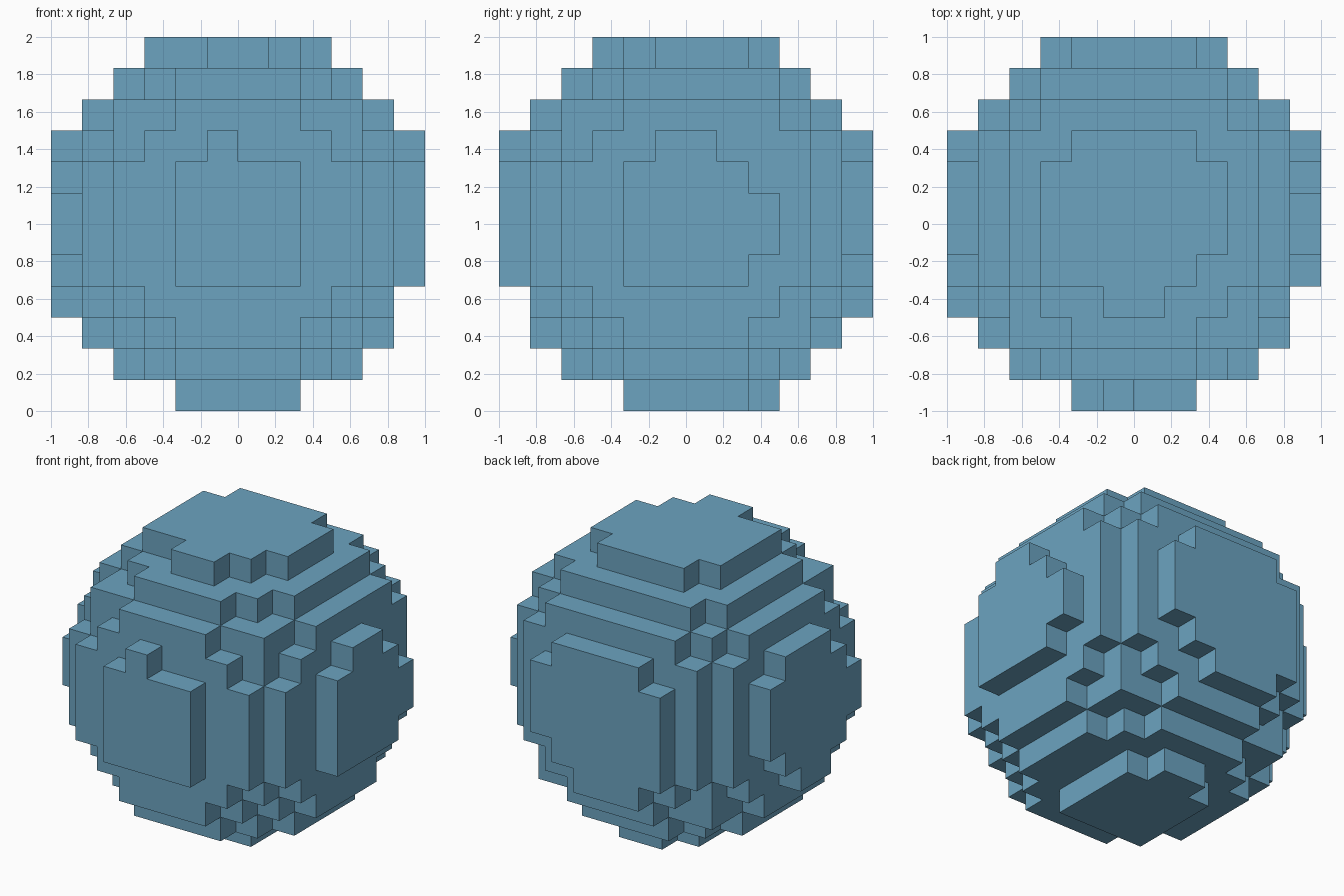
import bpy
import bmesh
from mathutils import Vector

default = bpy.data.objects.get("Cube")
if default:
    bpy.data.objects.remove(default, do_unlink=True)

# One flat blue for the whole ball
blue = bpy.data.materials.new("soft_blue")
blue.use_nodes = True
colour = (0.15, 0.37, 0.53, 1.0)
blue.diffuse_color = colour
blue.node_tree.nodes["Principled BSDF"].inputs["Base Color"].default_value = colour

# Blocks whose centres lie inside a slightly off-centre sphere
HALF = 6
SIZE = 1 / HALF
CENTRE = Vector((-0.05, 0.145, 0.125))
LIMIT = 18.85


def inside(cell):
    p = Vector(cell) + Vector((0.5, 0.5, 0.5))
    return p.length_squared / 2 - p.dot(CENTRE) <= LIMIT


span = range(-HALF, HALF)
cells = {(x, y, z) for x in span for y in span for z in span if inside((x, y, z))}

# Blocky ball: a square on each block side that has no neighbour
bm = bmesh.new()
corners = {}


def corner(p):
    key = tuple(round(v) for v in p)
    if key not in corners:
        corners[key] = bm.verts.new((key[0] * SIZE, key[1] * SIZE, key[2] * SIZE + 1))
    return corners[key]


for cell in sorted(cells):
    for axis in range(3):
        for side in (0, 1):
            other = list(cell)
            other[axis] += 2 * side - 1
            if tuple(other) in cells:
                continue
            u, v = Vector(), Vector()
            u[(axis + 1) % 3] = 1
            v[(axis + 2) % 3] = 1
            start = Vector(cell)
            start[axis] += side
            quad = [start, start + u, start + u + v, start + v]
            if side == 0:
                quad.reverse()
            bm.faces.new([corner(p) for p in quad])

# Merge coplanar squares into clean flat panels
bmesh.ops.dissolve_limit(bm, angle_limit=0.01, verts=bm.verts[:], edges=bm.edges[:])

mesh = bpy.data.meshes.new("blocky_ball")
bm.to_mesh(mesh)
bm.free()
mesh.materials.append(blue)
ball = bpy.data.objects.new("blocky_ball", mesh)
bpy.context.collection.objects.link(ball)
